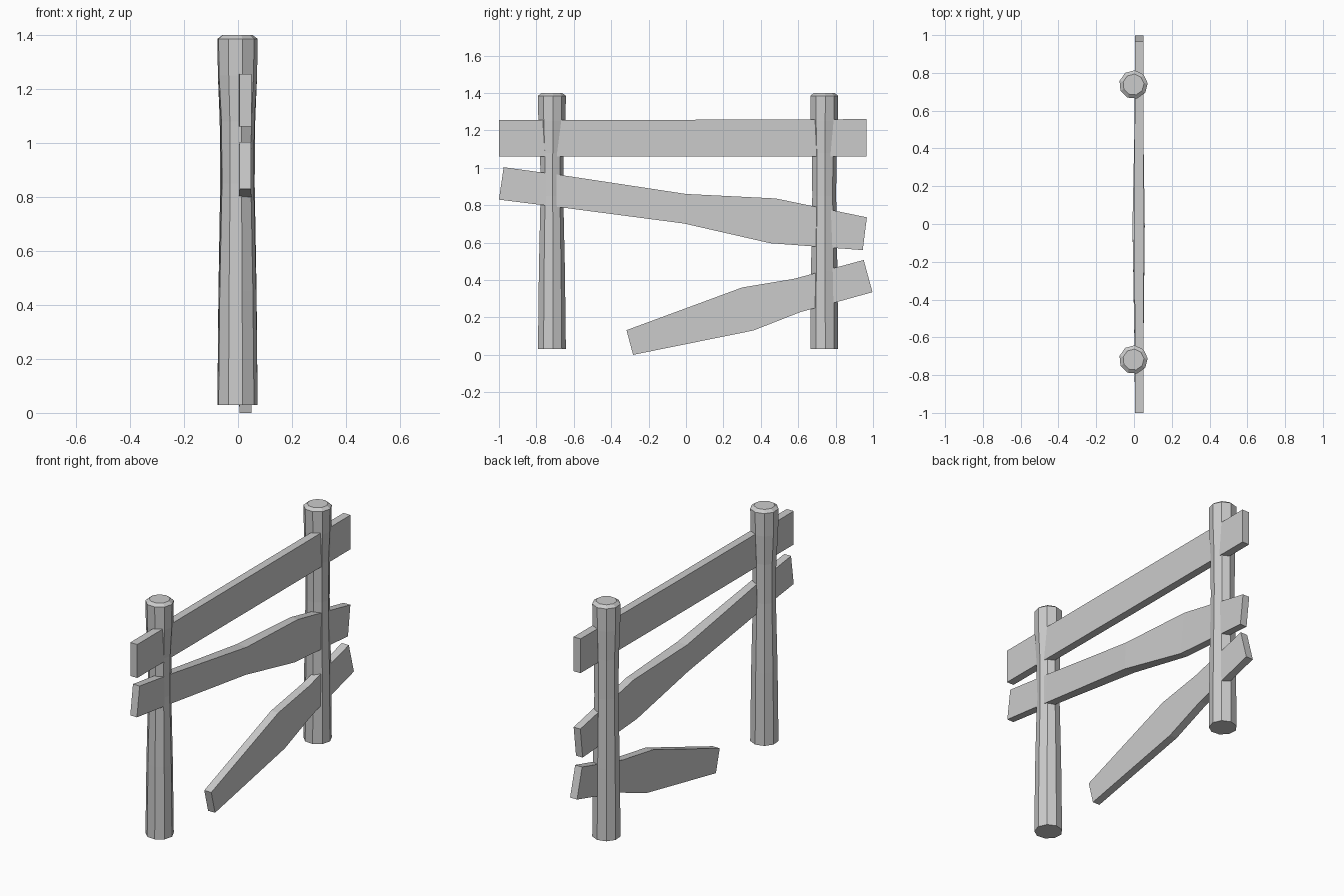
import bpy
import bmesh
from math import cos, sin, radians

if "Cube" in bpy.data.objects:
    bpy.data.objects.remove(bpy.data.objects["Cube"])


def loft(name, rings):
    """Skin a list of equal-length closed rings and cap both ends."""
    bm = bmesh.new()
    loops = [[bm.verts.new(p) for p in ring] for ring in rings]
    n = len(loops[0])
    for a, b in zip(loops, loops[1:]):
        for i in range(n):
            j = (i + 1) % n
            bm.faces.new((a[i], a[j], b[j], b[i]))
    bm.faces.new(loops[0])
    bm.faces.new(loops[-1])
    bmesh.ops.recalc_face_normals(bm, faces=bm.faces)
    mesh = bpy.data.meshes.new(name)
    bm.to_mesh(mesh)
    bm.free()
    obj = bpy.data.objects.new(name, mesh)
    bpy.context.collection.objects.link(obj)
    return obj


def post(name, y, profile, sides=9):
    """Round post from (height, radius) pairs."""
    angles = [radians(5 + 360 * i / sides) for i in range(sides)]
    loft(name, [[(-0.003 + r * cos(a), y + r * sin(a), z) for a in angles]
                for z, r in profile])


def plank(name, sections):
    """Board from sections: top y, top z, bottom y, bottom z, back x, front x."""
    rings = []
    for ty, tz, by, bz, x0, x1 in sections:
        rings.append([(x0, ty, tz), (x1, ty, tz), (x1, by, bz), (x0, by, bz)])
    loft(name, rings)


# Posts with worn waists and chamfered tops
post("front_post", -0.718, [(0.03, 0.076), (0.45, 0.071), (0.85, 0.062),
                            (1.08, 0.064), (1.25, 0.074), (1.385, 0.076), (1.4, 0.056)])
post("back_post", 0.738, [(0.03, 0.076), (0.45, 0.072), (0.85, 0.065),
                          (1.08, 0.067), (1.25, 0.074), (1.385, 0.076), (1.4, 0.056)])

# Straight top rail
plank("top_rail", [(-1.0, 1.255, -1.0, 1.06, 0.005, 0.05),
                   (0.12, 1.257, 0.12, 1.06, 0.003, 0.05),
                   (0.965, 1.26, 0.965, 1.06, 0.005, 0.05)])

# Sagging middle rail
plank("middle_rail", [(-0.975, 1.003, -1.0, 0.83, 0.005, 0.048),
                      (-0.66, 0.96, -0.68, 0.79, 0.003, 0.05),
                      (0.0, 0.86, -0.01, 0.702, -0.008, 0.057),
                      (0.48, 0.836, 0.45, 0.597, 0.002, 0.05),
                      (0.967, 0.735, 0.945, 0.56, 0.005, 0.048)])

# Broken lower rail resting on the ground
plank("fallen_rail", [(-0.318, 0.132, -0.283, 0.0, 0.005, 0.05),
                      (0.30, 0.36, 0.36, 0.13, 0.003, 0.05),
                      (0.58, 0.407, 0.61, 0.228, 0.003, 0.05),
                      (0.95, 0.507, 0.997, 0.335, 0.005, 0.05)])
